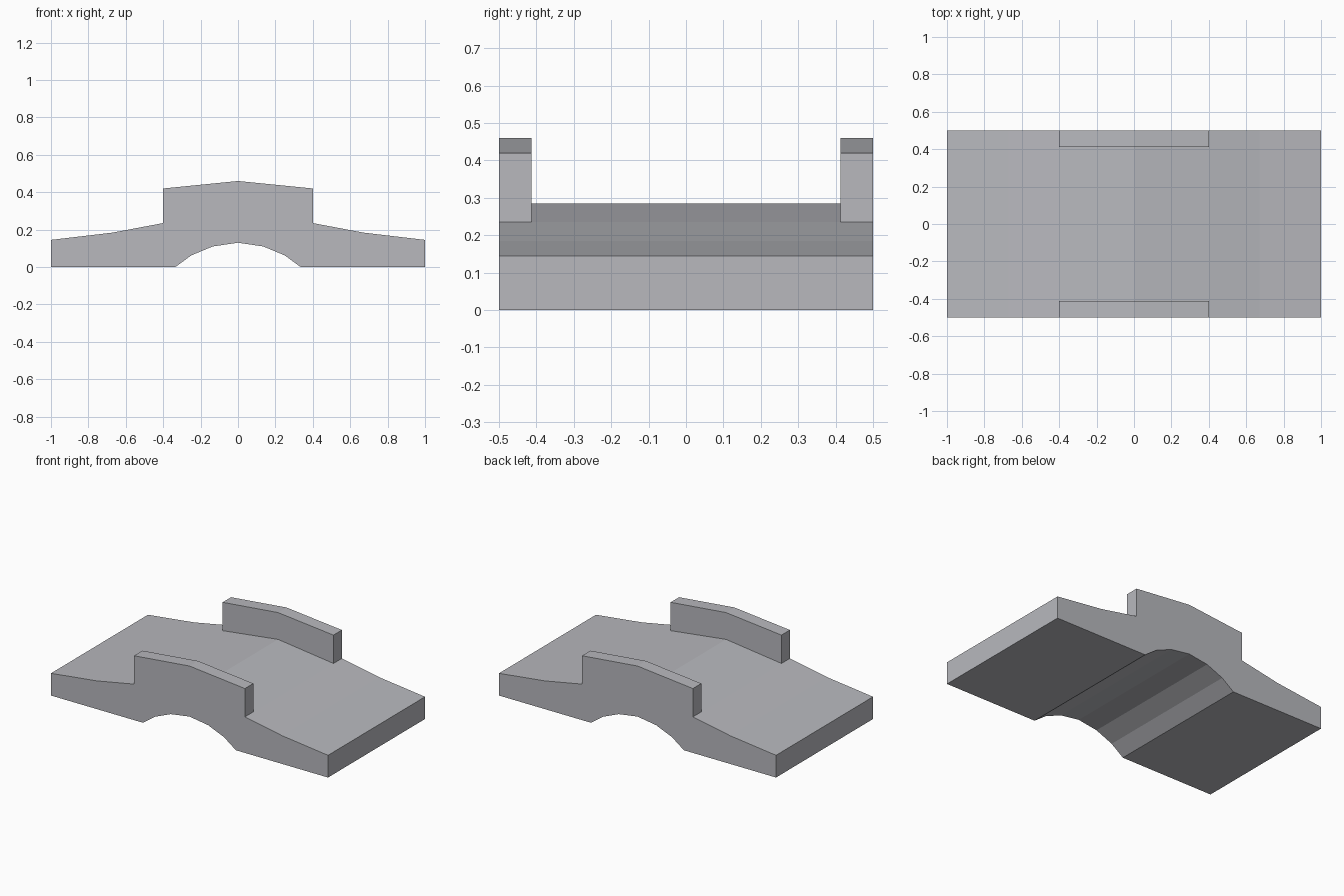
import bpy
import bmesh

if "Cube" in bpy.data.objects:
    bpy.data.objects.remove(bpy.data.objects["Cube"], do_unlink=True)

# Single stone colour
stone = bpy.data.materials.new("grey_stone")
stone.use_nodes = True
colour = (0.48, 0.485, 0.515, 1)
stone.diffuse_color = colour
stone.node_tree.nodes["Principled BSDF"].inputs["Base Color"].default_value = colour


def mirrored(half):
    """Complete a centre-to-right profile with its left half."""
    return [(-x, z) for x, z in reversed(half) if x > 0] + half


def prism(name, outline, y_front, y_back):
    """Extrude an x-z outline from front to back."""
    bm = bmesh.new()
    face = bm.faces.new([bm.verts.new((x, y_front, z)) for x, z in outline])
    result = bmesh.ops.extrude_face_region(bm, geom=[face])
    verts = [g for g in result["geom"] if isinstance(g, bmesh.types.BMVert)]
    bmesh.ops.translate(bm, verts=verts, vec=(0, y_back - y_front, 0))
    bmesh.ops.recalc_face_normals(bm, faces=bm.faces)
    mesh = bpy.data.meshes.new(name)
    bm.to_mesh(mesh)
    bm.free()
    mesh.materials.append(stone)
    obj = bpy.data.objects.new(name, mesh)
    bpy.context.collection.objects.link(obj)
    return obj


# Half profiles, from the centre outwards
road = [(0, 0.285), (0.4, 0.235), (0.67, 0.184), (1, 0.145)]
arch = [(0, 0.13), (0.135, 0.11), (0.25, 0.062), (0.335, 0), (1, 0)]
coping = [(0, 0.46), (0.4, 0.42)]

# Bridge deck with the arch underneath
prism("bridge_deck", mirrored(road) + mirrored(arch)[::-1], -0.5, 0.5)

# Side walls standing on the middle of the deck
wall = mirrored(coping) + mirrored(road[:2])[::-1]
prism("front_parapet", wall, -0.5, -0.413)
prism("back_parapet", wall, 0.413, 0.5)
